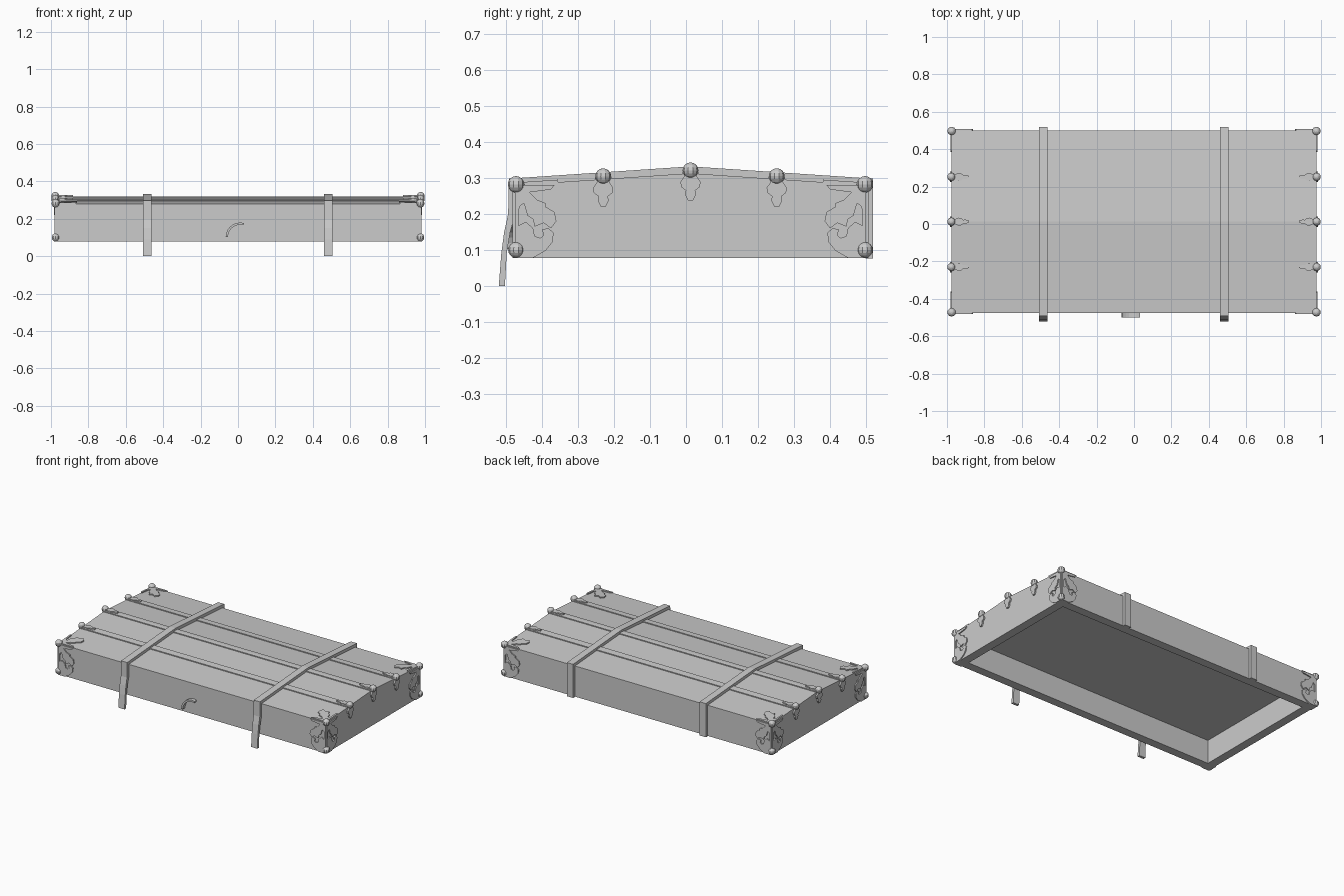
import bpy, bmesh, math
from mathutils import Vector as V

if "Cube" in bpy.data.objects:
    bpy.data.objects.remove(bpy.data.objects["Cube"])

mat = bpy.data.materials.new("plain_grey")
mat.diffuse_color = (0.6, 0.6, 0.6, 1)
mat.use_nodes = True
mat.node_tree.nodes["Principled BSDF"].inputs["Base Color"].default_value = mat.diffuse_color

HX, Y0, Y1, CY = 0.975, -0.475, 0.50, 0.0125
ZB, ZE, ZR = 0.078, 0.28, 0.313
SLOPE = (ZR - ZE) / (Y1 - CY)


def roof(y):
    return ZR - abs(y - CY) * SLOPE


def finish(name, bm):
    bmesh.ops.recalc_face_normals(bm, faces=bm.faces[:])
    me = bpy.data.meshes.new(name)
    bm.to_mesh(me)
    bm.free()
    me.materials.append(mat)
    ob = bpy.data.objects.new(name, me)
    bpy.context.collection.objects.link(ob)
    return ob


def prism_bm(pts, off):
    bm = bmesh.new()
    a = [bm.verts.new(p) for p in pts]
    b = [bm.verts.new(V(p) + V(off)) for p in pts]
    n = len(pts)
    bm.faces.new(a)
    bm.faces.new(b[::-1])
    for i in range(n):
        j = (i + 1) % n
        bm.faces.new((a[i], b[i], b[j], a[j]))
    bmesh.ops.recalc_face_normals(bm, faces=bm.faces[:])
    return bm


def plate(name, prof, origin, u, v, n, t=0.009):
    o, u, v, n = V(origin), V(u), V(v), V(n)
    finish(name, prism_bm([o + u * a + v * b - n * 0.002 for a, b in prof], n * t))


def ball(name, loc, r):
    bm = bmesh.new()
    bmesh.ops.create_uvsphere(bm, u_segments=10, v_segments=8, radius=r)
    bmesh.ops.translate(bm, verts=bm.verts[:], vec=loc)
    finish(name, bm)


# hollow lid with a shallow ridged top, open underneath
bm = prism_bm([(-HX, Y0, ZB), (-HX, Y0, ZE), (-HX, CY, ZR), (-HX, Y1, ZE), (-HX, Y1, ZB)],
              (2 * HX, 0, 0))
bm.normal_update()
bottom = min(bm.faces, key=lambda f: f.normal.z)
bmesh.ops.inset_region(bm, faces=[bottom], thickness=0.08)
ext = bmesh.ops.extrude_discrete_faces(bm, faces=[bottom])["faces"]
bmesh.ops.translate(bm, verts=ext[0].verts[:], vec=(0, 0, 0.155))
finish("lid_body", bm)

# long raised battens with end knobs and leaf mounts
half = [(0.012, 0), (0.018, 0.018), (0.028, 0.032), (0.026, 0.046),
        (0.013, 0.056), (0.015, 0.068), (0.007, 0.084)]
leaf = half + [(-a, b) for a, b in reversed(half)]
for k, y in enumerate((-0.23, CY, 0.252)):
    w, h = 0.0225, 0.006
    sec = [(y - w, roof(y - w) - 0.01), (y - w, roof(y - w) + h), (y, roof(y) + h),
           (y + w, roof(y + w) + h), (y + w, roof(y + w) - 0.01)]
    finish(f"batten_{k}", prism_bm([(-HX, a, b) for a, b in sec], (2 * HX, 0, 0)))
    for s in (-1, 1):
        ball(f"batten_knob_{k}", (s * 0.977, y, roof(y) + 0.008), 0.022)
        plate("batten_leaf_end", leaf, (s * HX, y, roof(y) + 0.008), (0, 1, 0), (0, 0, -1), (s, 0, 0), 0.012)
        plate("batten_leaf_top", leaf, (s * HX, y, roof(y) + h), (0, 0.75, 0), (-s * 1.1, 0, 0), (0, 0, 1), 0.01)

# scrolled corner mounts: upper and lower shapes, measured from each corner
upper = [(0, 0), (.11, 0), (.1, .012), (.04, .02), (.06, .04), (.085, .05), (.085, .06),
         (.11, .075), (.115, .1), (.1, .12), (.08, .105), (.055, .115), (.05, .095),
         (.035, .085), (.025, .05), (.012, .06), (.01, .12), (0, .12)]
lower = [(0, 0), (.05, 0), (.085, .02), (.105, .045), (.107, .07), (.092, .083), (.075, .078),
         (.08, .063), (.07, .055), (.055, .06), (.05, .083), (.03, .1), (.01, .09), (0, .09)]
for sx in (-1, 1):
    for sy, y in ((-1, Y0), (1, Y1)):
        top, bot = (sx * HX, y, ZE), (sx * HX, y, ZB)
        plate("corner_mount_end_upper", upper, top, (0, -sy, 0), (0, 0, -1), (sx, 0, 0))
        plate("corner_mount_end_lower", lower, bot, (0, -sy, 0), (0, 0, 1), (sx, 0, 0))
        plate("corner_mount_side_upper", upper, top, (-sx, 0, 0), (0, 0, -1), (0, sy, 0))
        plate("corner_mount_side_lower", lower, bot, (-sx, 0, 0), (0, 0, 1), (0, sy, 0))
        plate("corner_mount_top", upper, top, (-sx, 0, 0), (0, -sy, SLOPE), (0, 0, 1))
        ball("corner_knob_upper", (sx * HX, y - sy * 0.003, ZE + 0.002), 0.023)
        ball("corner_knob_lower", (sx * HX, y - sy * 0.003, ZB + 0.022), 0.022)

# two straps over the lid, hanging loose at the front
outer = [(0.519, ZB - 0.002), (0.519, 0.298), (CY, 0.332), (-0.492, 0.298), (-0.494, 0.2),
         (-0.505, 0.15), (-0.513, 0.09), (-0.52, 0.0)]
inner = [(-0.503, 0.0), (-0.498, 0.09), (-0.488, 0.15), (-0.474, 0.2), (-0.474, 0.279),
         (CY, 0.312), (0.499, 0.279), (0.499, ZB - 0.002)]
for x in (-0.486, 0.482):
    finish("strap", prism_bm([(x - 0.0225, a, b) for a, b in outer + inner], (0.045, 0, 0)))

# curved pull on the front
arc = []
for r, angs in ((0.078, range(180, 74, -15)), (0.066, range(75, 181, 15))):
    arc += [(0.012 + r * math.cos(math.radians(a)), Y0 + 0.002,
             0.102 + r * math.sin(math.radians(a))) for a in angs]
finish("front_pull", prism_bm(arc, (0, -0.026, 0)))
